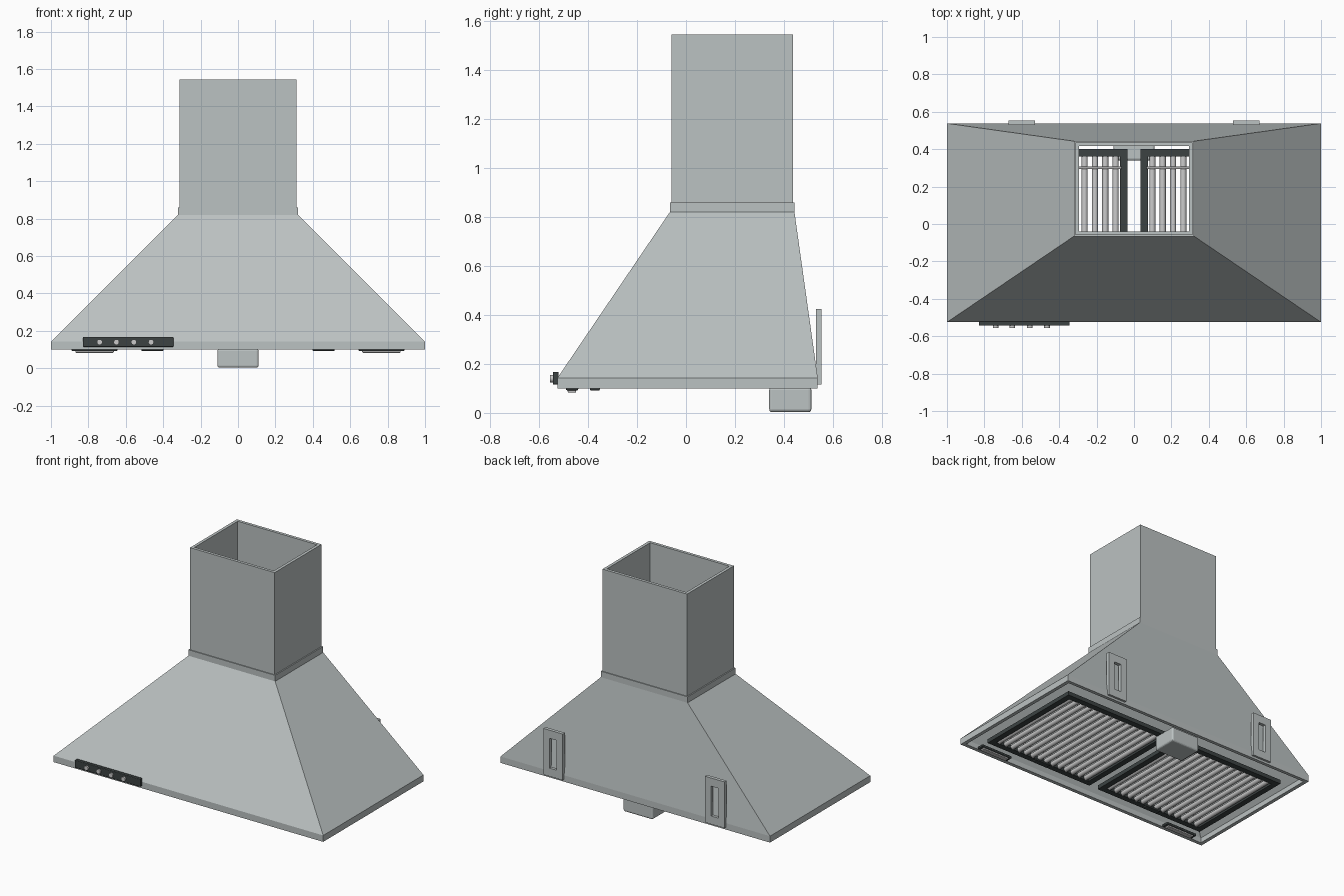
import bpy, bmesh, math

if "Cube" in bpy.data.objects:
    bpy.data.objects.remove(bpy.data.objects["Cube"])


def material(name, c):
    m = bpy.data.materials.new(name)
    m.diffuse_color = (*c, 1)
    m.use_nodes = True
    m.node_tree.nodes["Principled BSDF"].inputs["Base Color"].default_value = m.diffuse_color
    return m


STEEL = material("steel", (0.50, 0.54, 0.54))
DARK = material("dark_plastic", (0.045, 0.055, 0.055))
LIGHT = material("light_metal", (0.62, 0.64, 0.64))


def finish(name, bm, mat):
    bmesh.ops.recalc_face_normals(bm, faces=bm.faces)
    me = bpy.data.meshes.new(name)
    bm.to_mesh(me)
    bm.free()
    ob = bpy.data.objects.new(name, me)
    bpy.context.collection.objects.link(ob)
    me.materials.append(mat)
    return ob


def box_into(bm, x0, x1, y0, y1, z0, z1):
    vs = bmesh.ops.create_cube(bm, size=1)["verts"]
    for v in vs:
        v.co = ((x0 + x1) / 2 + v.co.x * (x1 - x0),
                (y0 + y1) / 2 + v.co.y * (y1 - y0),
                (z0 + z1) / 2 + v.co.z * (z1 - z0))


def box(name, dims, mat=STEEL, bevel=0):
    bm = bmesh.new()
    box_into(bm, *dims)
    ob = finish(name, bm, mat)
    if bevel:
        mod = ob.modifiers.new("bevel", "BEVEL")
        mod.width, mod.segments = bevel, 3
    return ob


def shell(name, rings, mat=STEEL):
    """Closed wall lofted through rectangles (half_x, y0, y1, z), last joins first."""
    bm = bmesh.new()
    loops = [[bm.verts.new(p) for p in ((-x, a, z), (x, a, z), (x, b, z), (-x, b, z))]
             for x, a, b, z in rings]
    for i, lo in enumerate(loops):
        up = loops[(i + 1) % len(loops)]
        for j in range(4):
            k = (j + 1) % 4
            bm.faces.new((lo[j], lo[k], up[k], up[j]))
    return finish(name, bm, mat)


def cylinders(name, items, r, length, axis, mat, seg=12):
    bm = bmesh.new()
    for p in items:
        vs = bmesh.ops.create_cone(bm, cap_ends=True, segments=seg, radius1=r,
                                   radius2=r, depth=length)["verts"]
        for v in vs:
            x, y, z = v.co
            x, y, z = (x, z, y) if axis == "y" else (z, y, x)
            v.co = (x + p[0], y + p[1], z + p[2])
    ob = finish(name, bm, mat)
    for f in ob.data.polygons:
        f.use_smooth = len(f.vertices) == 4
    return ob


# Hollow canopy with skirt, collar and open duct
shell("canopy", [(1, -.525, .538, .10), (1, -.525, .538, .143),
                 (.322, -.066, .443, .82), (.295, -.04, .417, .82),
                 (.975, -.5, .515, .135), (.975, -.5, .515, .10)])
shell("collar", [(.322, -.066, .443, .815), (.322, -.066, .443, .86),
                 (.297, -.042, .419, .86), (.297, -.042, .419, .815)])
shell("duct", [(.314, -.06, .437, .82), (.314, -.06, .437, 1.545),
               (.294, -.04, .417, 1.545), (.294, -.04, .417, .82)])

# Control panel with round buttons
box("control_panel", (-.83, -.345, -.544, -.52, .115, .167), DARK, .004)
cylinders("buttons", [(x, -.546, .14) for x in (-.74, -.65, -.557, -.465)],
          .015, .018, "y", LIGHT, 20)

# Grease cup
box("grease_cup", (-.11, .11, .34, .512, 0.003, .105), STEEL, .012)

for s, side in ((-1, "left"), (1, "right")):
    # Slotted wall bracket
    c = s * .6
    bm = bmesh.new()
    for d in ((c - .072, c - .027, .115, .425), (c + .027, c + .072, .115, .425),
              (c - .027, c + .027, .115, .17), (c - .027, c + .027, .37, .425)):
        box_into(bm, d[0], d[1], .53, .553, d[2], d[3])
    bmesh.ops.remove_doubles(bm, verts=bm.verts, dist=1e-5)
    finish("wall_bracket_" + side, bm, STEEL)

    # Filter frame
    f = s * .4575
    w, t = .4225, .04
    bm = bmesh.new()
    for d in ((f - w, f - w + t, -.4, .4), (f + w - t, f + w, -.4, .4),
              (f - w + t, f + w - t, -.4, -.36), (f - w + t, f + w - t, .36, .4)):
        box_into(bm, *d, .1, .128)
    finish("filter_frame_" + side, bm, DARK)

    # Filter slats and cross rods
    cylinders("filter_slats_" + side,
              [(f + (i - 6.5) * .0553, 0, .116) for i in range(14)],
              .0165, .724, "y", LIGHT)
    cylinders("filter_rods_" + side, [(f, -.3, .134), (f, .3, .134)],
              .007, .78, "x", LIGHT, 8)

    # Filter handle
    box("filter_handle_" + side, (f - .058, f + .058, -.393, -.352, .092, .106), DARK, .004)

    # Lamp housing and lens
    h = s * .767
    box("lamp_housing_" + side, (h - .122, h + .122, -.49, -.44, .092, .108), DARK, .005)
    box("lamp_lens_" + side, (h - .103, h + .103, -.483, -.449, .083, .096), LIGHT, .004)
